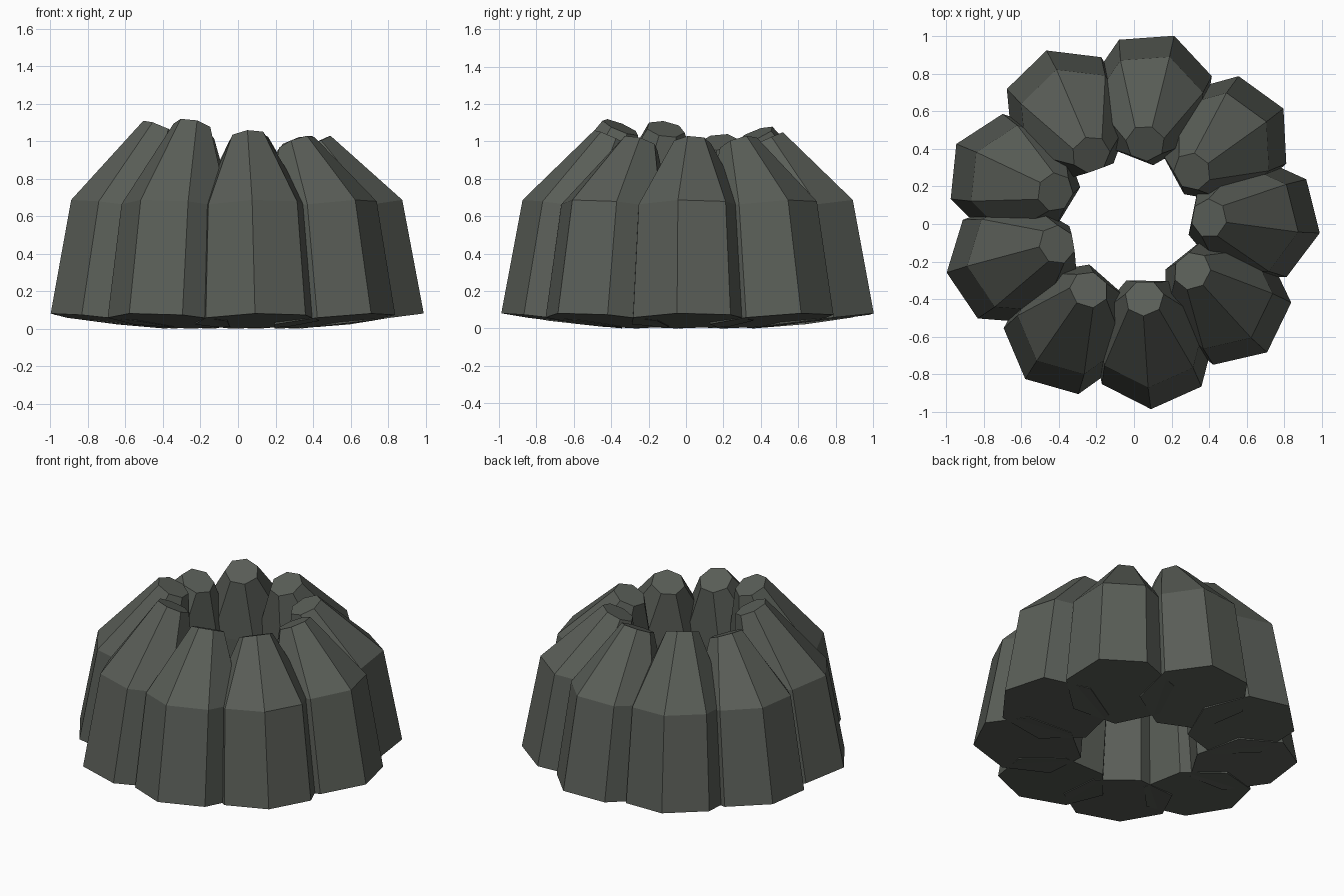
import bpy, bmesh, math
from mathutils import Vector, Matrix

if "Cube" in bpy.data.objects:
    bpy.data.objects.remove(bpy.data.objects["Cube"])

stone = bpy.data.materials.new("dark_stone")
stone.diffuse_color = (0.10, 0.11, 0.095, 1)
stone.use_nodes = True
stone.node_tree.nodes["Principled BSDF"].inputs["Base Color"].default_value = stone.diffuse_color

SIDES = 7

# each stone: base centre x, y, top centre x, y, height of its highest point
STONES = [
    (0.66, 0.02, 0.40, 0.03, 1.03),
    (0.50, 0.455, 0.31, 0.28, 1.03),
    (0.09, 0.69, 0.06, 0.43, 1.05),
    (-0.36, 0.605, -0.23, 0.37, 1.08),
    (-0.66, 0.25, -0.42, 0.17, 1.04),
    (-0.665, -0.21, -0.41, -0.11, 1.11),
    (-0.356, -0.574, -0.24, -0.35, 1.12),
    (0.10, -0.65, 0.055, -0.395, 1.06),
    (0.50, -0.42, 0.31, -0.25, 1.03),
]


def ring(bm, centre, radius, tilt, heading):
    """Heptagon leaning inwards towards the middle of the circle."""
    turn = Matrix.Rotation(heading, 3, 'Z') @ Matrix.Rotation(-math.radians(tilt), 3, 'Y')
    verts = []
    for k in range(SIDES):
        a = math.radians(-13.5) + k * math.tau / SIDES
        p = Vector((radius * math.cos(a), radius * math.sin(a), 0))
        verts.append(bm.verts.new(Vector(centre) + turn @ p))
    return verts


def standing_stone(i, bx, by, tx, ty, peak):
    heading = math.radians(2 + 40 * i)
    out = Vector((math.cos(heading), math.sin(heading), 0))
    base = Vector((bx, by, 0.041))
    bm = bmesh.new()
    # foot, shoulder and cap cross-sections
    rings = [
        ring(bm, base, 0.34, 7, heading),
        ring(bm, base - out * 0.078 + Vector((0, 0, 0.605)), 0.303, 8, heading),
        ring(bm, (tx, ty, peak - 0.044), 0.105, 25, heading),
    ]
    for lo, hi in zip(rings, rings[1:]):
        for k in range(SIDES):
            n = (k + 1) % SIDES
            bm.faces.new((lo[k], lo[n], hi[n], hi[k]))
    bm.faces.new(rings[0][::-1])
    bm.faces.new(rings[-1])
    me = bpy.data.meshes.new(f"stone_{i + 1}")
    bm.to_mesh(me)
    bm.free()
    me.materials.append(stone)
    ob = bpy.data.objects.new(f"stone_{i + 1}", me)
    bpy.context.collection.objects.link(ob)


# circle of nine stones
for i, s in enumerate(STONES):
    standing_stone(i, *s)
